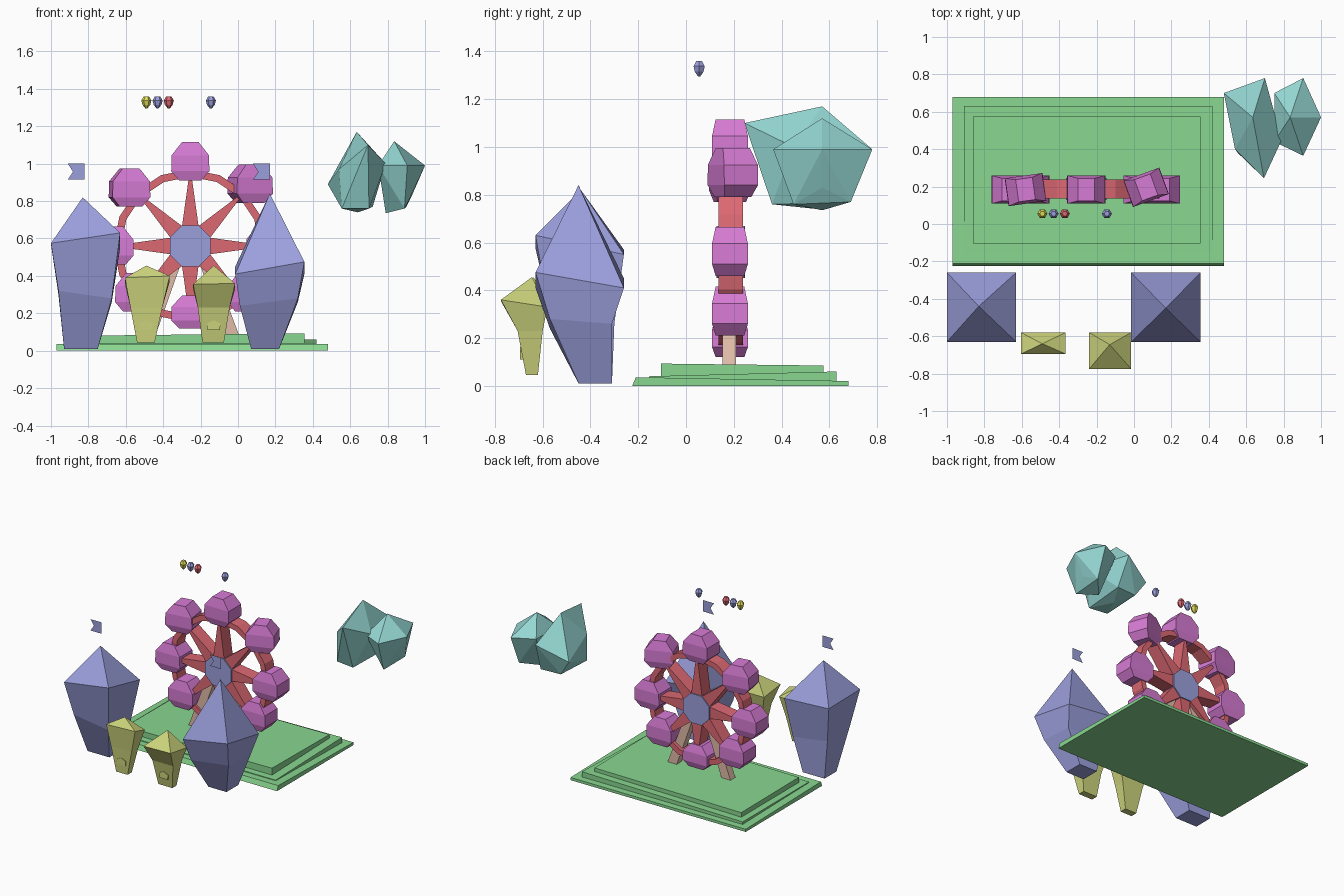
import bpy, bmesh, math
from mathutils import Vector, Matrix

if "Cube" in bpy.data.objects:
    bpy.data.objects.remove(bpy.data.objects["Cube"])

COL = dict(green=(.25, .68, .28, 1), red=(.72, .14, .17, 1), pink=(.68, .2, .66, 1),
           blue=(.33, .35, .72, 1), yellow=(.6, .65, .2, 1), teal=(.3, .68, .65, 1),
           wood=(.74, .5, .39, 1), gold=(.72, .7, .1, 1))
MATS = {}
for k, c in COL.items():
    MATS[k] = bpy.data.materials.new(k)
    MATS[k].diffuse_color = c


def finish(name, bm, col):
    bmesh.ops.recalc_face_normals(bm, faces=bm.faces)
    me = bpy.data.meshes.new(name)
    bm.to_mesh(me)
    bm.free()
    me.materials.append(MATS[col])
    ob = bpy.data.objects.new(name, me)
    bpy.context.collection.objects.link(ob)
    return ob


def loft(name, rings, col, mat=None):
    """Skin rings of points; a one-point ring is an apex."""
    bm = bmesh.new()
    vs = [[bm.verts.new(p) for p in r] for r in rings]
    for a, b in zip(vs, vs[1:]):
        n = max(len(a), len(b))
        for i in range(n):
            j = (i + 1) % n
            if len(b) == 1:
                bm.faces.new((a[i], a[j], b[0]))
            elif len(a) == 1:
                bm.faces.new((a[0], b[j], b[i]))
            else:
                bm.faces.new((a[i], a[j], b[j], b[i]))
    for r in (vs[0], vs[-1]):
        if len(r) > 2:
            bm.faces.new(r)
    if mat:
        bm.transform(mat)
    return finish(name, bm, col)


def quad(x0, x1, y0, y1, *z):
    """Rectangle ring; heights for front-left, front-right, back-right, back-left."""
    z = z * 4 if len(z) == 1 else z
    return [(x0, y0, z[0]), (x1, y0, z[1]), (x1, y1, z[2]), (x0, y1, z[3])]


def prism(name, pts, y0, y1, col):
    return loft(name, [[(x, y0, z) for x, z in pts], [(x, y1, z) for x, z in pts]], col)


def hull(name, pts, col):
    bm = bmesh.new()
    for p in pts:
        bm.verts.new(p)
    bmesh.ops.convex_hull(bm, input=bm.verts)
    return finish(name, bm, col)


# Stepped lawn with slightly sloping tops
loft("base_lower", [quad(-.97, .48, -.225, .68, 0), quad(-.97, .48, -.21, .68, .036, .036, .02, .02)], "green")
loft("base_middle", [quad(-.91, .42, -.155, .63, .02), quad(-.91, .42, -.155, .63, .04, .04, .06, .04)], "green")
loft("base_upper", [quad(-.86, .355, -.105, .575, .04), quad(-.86, .355, -.105, .575, .08, .093, .085, .075)], "green")

# Wheel: ring, hub and star-shaped spokes
CX, CY, CZ = -.255, .187, .56


def circ(r, y, n, off=0):
    return [(CX + r * math.cos(off + 2 * math.pi * i / n), y,
             CZ + r * math.sin(off + 2 * math.pi * i / n)) for i in range(n)]


bm = bmesh.new()
loops = [[bm.verts.new(p) for p in circ(r, y, 16)]
         for r, y in ((.41, .137), (.41, .238), (.37, .238), (.37, .137))]
for a, b in zip(loops, loops[1:] + loops[:1]):
    for i in range(16):
        j = (i + 1) % 16
        bm.faces.new((a[i], a[j], b[j], b[i]))
finish("wheel_ring", bm, "red")
loft("wheel_hub", [circ(.118, .128, 8, math.pi / 8), circ(.118, .246, 8, math.pi / 8)], "blue")
for k in range(8):
    t = k * math.pi / 4
    d, n = Vector((math.cos(t), math.sin(t))), Vector((-math.sin(t), math.cos(t)))
    c = Vector((CX, CZ))
    prism("wheel_spoke", [c + d * .1 + n * .045, c + d * .38 + n * .006,
                          c + d * .38 - n * .006, c + d * .1 - n * .045], .137, .238, "red")

# Cabins around the ring: offset x, z, turn
for dx, dz, turn in ((0, .45, 0), (.32, .33, 20), (.4, 0, 0), (.3, -.25, 0),
                     (0, -.355, 0), (-.3, -.25, 0), (-.405, 0, 0), (-.325, .31, 8)):
    prof = [(.06, .06, -.1), (.102, .075, -.05), (.1, .075, .035), (.045, .06, .105)]
    if dz < -.3:
        prof = [(x, y, z * .85) for x, y, z in prof]
    m = Matrix.Translation((CX + dx, CY - .003 + (.012 if turn > 10 else 0), CZ + dz)) \
        @ Matrix.Rotation(math.radians(turn), 4, 'Z')
    loft("cabin", [quad(-x, x, -y, y, z) for x, y, z in prof], "pink", m)

# Support legs
for s in (-1, 1):
    prism("wheel_leg", [(CX + s * .02, .55), (CX + s * .085, .55), (CX + s * .26, .085), (CX + s * .185, .085)],
          .152, .21, "wood")

# Two big pavilions
loft("pavilion_left", [quad(-.93, -.75, -.45, -.31, .01), quad(-.96, -.675, -.57, -.3, .32, .28, .26, .3),
                       quad(-1, -.63, -.63, -.26, .575, .63, .55, .57), [(-.83, -.44, .82)]], "blue")
loft("pavilion_right", [quad(.07, .22, -.45, -.31, .01), quad(.01, .32, -.57, -.31, .24, .28, .26, .26),
                        quad(-.015, .355, -.63, -.26, .41, .475, .41, .45), [(.17, -.45, .84)]], "blue")

# Flags floating above them
for x in (-.91, .08):
    bm = bmesh.new()
    bm.faces.new([bm.verts.new((x + a, -.445, z)) for a, z in
                  ((0, .915), (.09, .915), (.09, 1), (0, 1), (.028, .957))])
    finish("flag", bm, "blue")

# Two small stalls with doors
loft("stall_left", [quad(-.54, -.445, -.67, -.62, .045), quad(-.575, -.405, -.68, -.6, .23),
                    quad(-.605, -.365, -.695, -.58, .39, .40, .37, .36), [(-.49, -.64, .455)]], "yellow")
loft("stall_right", [quad(-.19, -.075, -.67, -.62, .045), quad(-.215, -.045, -.705, -.6, .23),
                     quad(-.24, -.015, -.775, -.58, .355, .36, .33, .33), [(-.13, -.645, .455)]], "yellow")
for x, y in ((-.49, -.68), (-.13, -.695)):
    prism("stall_door", [(x - .033, .11), (x + .033, .11), (x + .037, .145), (x, .163), (x - .037, .145)],
          y, y + .03, "yellow")

# Balloons
for x, col in ((-.49, "gold"), (-.43, "blue"), (-.37, "red"), (-.145, "blue")):
    prof = [(.006, 1.296), (.021, 1.315), (.027, 1.338), (.014, 1.36)]
    loft("balloon", [[(x + r * math.cos(i * math.pi / 3), .055 + r * math.sin(i * math.pi / 3), z)
                      for i in range(6)] for r, z in prof], col)

# Faceted clouds
hull("cloud_large", [(.635, .57, 1.17), (.48, .70, .89), (.70, .78, .99), (.54, .40, .97), (.695, .245, 1.1),
                     (.79, .45, 1.0), (.555, .38, .76), (.70, .36, .76), (.56, .68, .77), (.72, .69, .77),
                     (.64, .55, .74)], "teal")
hull("cloud_small", [(.835, .57, 1.12), (1, .57, .99), (.905, .78, .99), (.905, .365, .99), (.75, .7, .99),
                     (.75, .44, .99), (.9, .69, .77), (.89, .45, .76), (.79, .57, .735), (.93, .57, .83)], "teal")

for m in bpy.data.materials:
    if m.users and not m.is_grease_pencil:
        m.use_nodes = True
        m.node_tree.nodes["Principled BSDF"].inputs["Base Color"].default_value = m.diffuse_color
